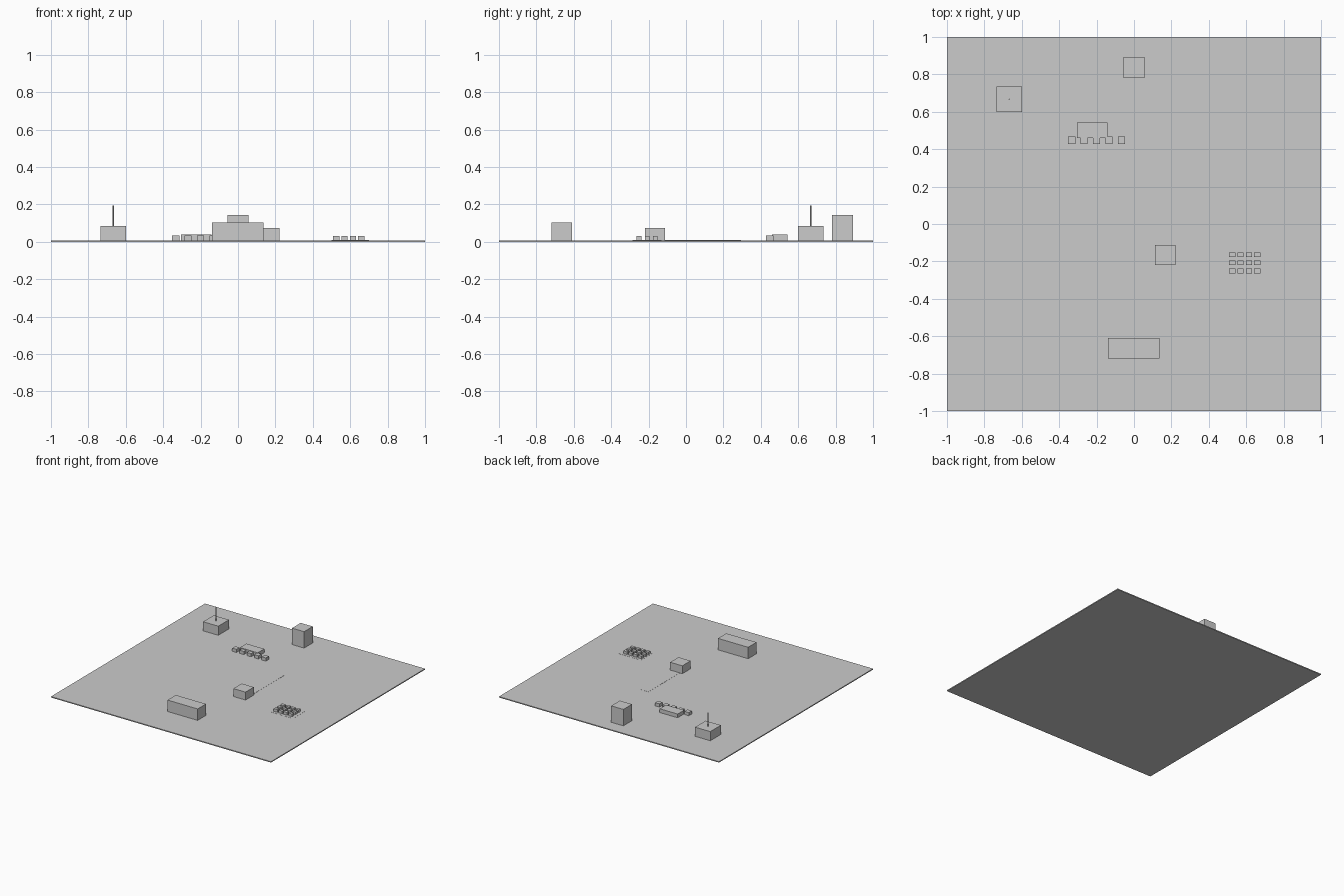
import bpy

if "Cube" in bpy.data.objects:
    bpy.data.objects.remove(bpy.data.objects["Cube"])

TOP = 0.008  # top of the ground plate


def box(name, x0, x1, y0, y1, z0, z1):
    bpy.ops.mesh.primitive_cube_add(size=1, location=((x0 + x1) / 2, (y0 + y1) / 2, (z0 + z1) / 2))
    ob = bpy.context.object
    ob.name = name
    ob.scale = (x1 - x0, y1 - y0, z1 - z0)
    bpy.ops.object.transform_apply(location=False, rotation=False, scale=True)
    return ob


# ground plate
box("ground_plate", -1, 1, -1, 1, 0, TOP)

# main buildings
box("tower_building", -0.055, 0.055, 0.78, 0.892, TOP, 0.143)
box("mast_building", -0.736, -0.598, 0.598, 0.736, TOP, 0.083)
box("middle_building", 0.112, 0.222, -0.22, -0.112, TOP, 0.073)
box("long_building", -0.138, 0.136, -0.718, -0.61, TOP, 0.102)

# thin mast on the left building
bpy.ops.mesh.primitive_cylinder_add(vertices=8, radius=0.0034, depth=0.11, location=(-0.667, 0.667, 0.138))
bpy.context.object.name = "mast"

# low hall with a row of small blocks along its front
box("low_hall", -0.305, -0.142, 0.46, 0.544, TOP, 0.039)
for i in range(5):
    x = -0.333 + i * 0.0667
    box(f"row_block_{i + 1}", x - 0.019, x + 0.019, 0.428, 0.467, TOP, 0.034)

# thin paving: strip behind the middle building and pad under the crates
box("paved_strip", 0.135, 0.21, -0.15, 0.295, TOP, TOP + 0.001)
box("paved_pad", 0.5, 0.7, -0.285, -0.13, TOP, TOP + 0.001)

# grid of crates
for i in range(4):
    for j in range(3):
        x, y = 0.5255 + i * 0.0445, -0.164 - j * 0.0435
        box(f"crate_{i + 1}_{j + 1}", x - 0.0165, x + 0.0165, y - 0.0125, y + 0.0125, TOP, 0.031)
